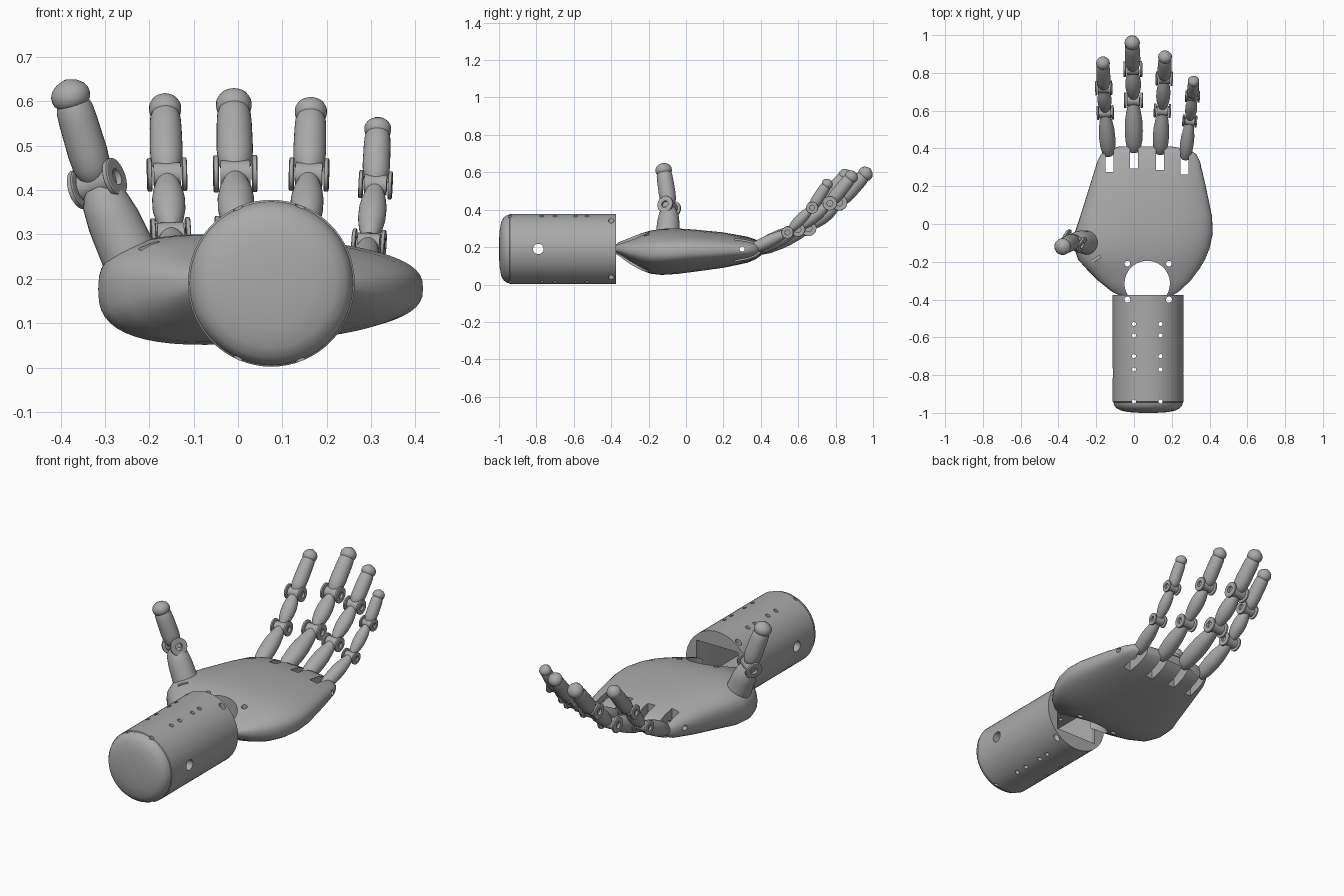
import bpy, bmesh
from math import cos, sin, pi, radians, copysign
from mathutils import Vector, Matrix

if "Cube" in bpy.data.objects:
    bpy.data.objects.remove(bpy.data.objects["Cube"])

GREY = (0.4, 0.4, 0.4, 1)
mat = bpy.data.materials.new("plain grey")
mat.use_nodes = True
mat.diffuse_color = GREY
mat.node_tree.nodes["Principled BSDF"].inputs["Base Color"].default_value = GREY
parts = []


def make(name, bm):
    bmesh.ops.recalc_face_normals(bm, faces=bm.faces)
    me = bpy.data.meshes.new(name)
    bm.to_mesh(me)
    bm.free()
    me.materials.append(mat)
    ob = bpy.data.objects.new(name, me)
    bpy.context.collection.objects.link(ob)
    parts.append(ob)
    return ob


def loft(name, rings):
    """Skin a list of closed rings and cap both ends."""
    bm = bmesh.new()
    loops = [[bm.verts.new(p) for p in ring] for ring in rings]
    n = len(loops[0])
    for a, b in zip(loops, loops[1:]):
        for i in range(n):
            j = (i + 1) % n
            bm.faces.new((a[i], a[j], b[j], b[i]))
    bm.faces.new(loops[0])
    bm.faces.new(loops[-1])
    return make(name, bm)


def frame(a, b, side):
    """Axes of a segment: along it, across it (hinge direction), and depth."""
    d = (b - a).normalized()
    s = (side - d * side.dot(d)).normalized()
    return d, s, d.cross(s)


def turned(name, a, b, profile, side=Vector((1, 0, 0)), depth=1, sides=28):
    """Turned body from a to b; profile is (fraction along, radius)."""
    a, b = Vector(a), Vector(b)
    d, s, t = frame(a, b, side)
    angles = [2 * pi * i / sides for i in range(sides)]
    return loft(name, [[a + (b - a) * f + (s * cos(q) + t * sin(q) * depth) * r
                        for q in angles] for f, r in profile])


def rod(a, b, r, sides=20):
    return turned("cutter", a, b, [(0, r), (1, r)], Vector((0.3, 0.5, 0.8)), 1, sides)


def box(name, centre, size):
    bm = bmesh.new()
    bmesh.ops.create_cube(bm, size=1, matrix=Matrix.Translation(centre) @ Matrix.Diagonal((*size, 1)))
    return make(name, bm)


def cut(ob, cutters):
    """Subtract the cutters for good and remove them."""
    for c in cutters:
        m = ob.modifiers.new("cut", "BOOLEAN")
        m.operation, m.solver, m.object = "DIFFERENCE", "EXACT", c
    bpy.context.view_layer.update()
    graph = bpy.context.evaluated_depsgraph_get()
    me = bpy.data.meshes.new_from_object(ob.evaluated_get(graph))
    ob.modifiers.clear()
    ob.data = me
    for c in cutters:
        parts.remove(c)
        bpy.data.objects.remove(c)


def washer(name, centre, axis, r, hole, thick):
    """Flat ring standing around a hinge pin."""
    a, b = centre - axis * thick / 2, centre + axis * thick / 2
    ob = turned(name, a, b, [(0, r * 0.93), (0.15, r), (0.85, r), (1, r * 0.93)],
                Vector((0.1, 0.3, 0.9)))
    cut(ob, [rod(a - axis * 0.02, b + axis * 0.02, hole)])


# Forearm: a drum with a domed end, square socket and screw holes
WX, WZ = 0.075, 0.19
arm = turned("forearm", (WX, -1, WZ), (WX, -0.375, WZ),
             [(0, 0.04), (0.006, 0.1), (0.02, 0.145), (0.04, 0.168), (0.065, 0.18),
              (0.09, 0.184), (0.095, 0.188), (1, 0.188)], sides=64)
holes = [rod((x, y, -0.1), (x, y, 0.5), 0.011, 14)
         for x in (0.0, 0.14) for y in (-0.94, -0.77, -0.7, -0.59, -0.53)]
holes += [rod((x, -0.4, -0.1), (x, -0.4, 0.5), 0.016, 14) for x in (-0.035, 0.185)]
holes.append(rod((-0.3, -0.79, WZ), (0.5, -0.79, WZ), 0.028))
holes.append(box("socket", (WX, -0.58, WZ), (0.25, 0.5, 0.22)))
cut(arm, holes)

# Palm: rounded sections, thicker on the thumb side (y, x min, x max, z min, z max)
sections = [(-0.385, -0.06, 0.19, 0.165, 0.21), (-0.36, -0.115, 0.235, 0.15, 0.23),
            (-0.3, -0.19, 0.3, 0.105, 0.255), (-0.24, -0.25, 0.345, 0.07, 0.28),
            (-0.19, -0.295, 0.375, 0.05, 0.296), (-0.13, -0.315, 0.4, 0.043, 0.306),
            (-0.05, -0.315, 0.417, 0.048, 0.308), (0.04, -0.285, 0.413, 0.06, 0.302),
            (0.2, -0.235, 0.38, 0.083, 0.285), (0.33, -0.195, 0.35, 0.112, 0.26),
            (0.37, -0.175, 0.33, 0.13, 0.245), (0.395, -0.14, 0.29, 0.148, 0.232),
            (0.41, -0.08, 0.2, 0.165, 0.215)]


def section(y, x0, x1, z0, z1):
    ring = []
    for i in range(56):
        q = 2 * pi * i / 56
        u = copysign(abs(cos(q)) ** 0.75, cos(q))
        v = copysign(abs(sin(q)) ** 0.75, sin(q))
        h = (z1 - z0) / 2 * (0.9 - 0.17 * u)
        ring.append(((x0 + x1) / 2 + u * (x1 - x0) / 2, y, (z0 + z1) / 2 + v * h))
    return ring


palm = loft("palm", [section(*s) for s in sections])
# Wrist opening, screw holes, finger slots, knuckle pin and a small slit by the thumb
cuts = [rod((0.07, -0.315, -0.1), (0.07, -0.315, 0.5), 0.12, 48)]
cuts += [rod((x, -0.21, -0.1), (x, -0.21, 0.5), 0.015, 14) for x in (-0.035, 0.185)]
slots = ((-0.13, 0.275), (0.0, 0.295), (0.138, 0.285), (0.268, 0.262))
cuts += [box("slot", (x, y + 0.1, WZ), (0.043, 0.2, 0.5)) for x, y in slots]
cuts.append(rod((-0.5, 0.3, WZ), (0.6, 0.3, WZ), 0.014))
slit = box("slit", (0, 0, 0), (0.05, 0.014, 0.06))
slit.data.transform(Matrix.Translation((-0.2, -0.185, 0.29)) @ Matrix.Rotation(radians(30), 4, "Z"))
cuts.append(slit)
cut(palm, cuts)

TIP = [(0, 0.5), (0.08, 0.8), (0.16, 0.95), (0.3, 1), (0.6, 0.97), (0.72, 0.93), (0.77, 0.84),
       (0.79, 0.93), (0.83, 0.98), (0.88, 0.97), (0.93, 0.82), (0.97, 0.55), (1, 0.12)]
BASE = [(0, 0.55), (0.07, 0.78), (0.2, 0.95), (0.4, 1.02), (0.6, 0.98), (0.8, 0.8), (0.95, 0.6)]
LINK = [(0.1, 0.55), (0.25, 0.85), (0.42, 1), (0.6, 1), (0.75, 0.88), (0.92, 0.6)]


def scaled(profile, r):
    return [(f, k * r) for f, k in profile]


def hinge(name, centre, axis, r):
    """Barrel with a washer on each side."""
    turned(name + "_barrel", centre - axis * r * 0.8, centre + axis * r * 0.8,
           [(0, r * 0.72), (1, r * 0.72)], Vector((0.1, 0.3, 0.9)))
    for k in (-1, 1):
        washer(name + "_washer", centre + axis * k * r * 1.04, axis, r, r * 0.42, r * 0.3)


def finger(name, r, points):
    """Three jointed segments through four points."""
    p = [Vector(q) for q in points]
    turned(name + "_base", p[0], p[1], scaled(BASE, r * 1.14), depth=0.95)
    turned(name + "_middle", p[1], p[2], scaled(LINK, r * 1.0), depth=0.95)
    turned(name + "_tip", p[2], p[3], scaled(TIP, r))
    for label, i in (("_lower_hinge", 1), ("_upper_hinge", 2)):
        d, s, t = frame(p[i - 1], p[i + 1], Vector((1, 0, 0)))
        hinge(name + label, p[i], s, r * 1.02)


# Fingers
finger("index_finger", 0.037, [(-0.135, 0.365, 0.185), (-0.152, 0.59, 0.3),
                               (-0.16, 0.72, 0.435), (-0.165, 0.875, 0.61)])
finger("middle_finger", 0.041, [(0, 0.385, 0.185), (-0.003, 0.655, 0.3),
                                (-0.006, 0.82, 0.437), (-0.01, 0.985, 0.62)])
finger("ring_finger", 0.037, [(0.138, 0.375, 0.185), (0.15, 0.6, 0.295),
                              (0.16, 0.77, 0.435), (0.165, 0.905, 0.602)])
finger("little_finger", 0.031, [(0.27, 0.345, 0.185), (0.295, 0.545, 0.28),
                                (0.31, 0.675, 0.412), (0.316, 0.77, 0.56)])

# Thumb
root, knuckle, end = Vector((-0.235, -0.1, 0.23)), Vector((-0.318, -0.09, 0.415)), Vector((-0.388, -0.125, 0.648))
side = Vector((0.85, -0.45, 0.3))
turned("thumb_base", root, knuckle, [(0, 0.065), (0.55, 0.06), (0.8, 0.052), (0.95, 0.035)], side)
turned("thumb_tip", knuckle, end, scaled(TIP, 0.045), side)
hinge("thumb_hinge", knuckle, frame(root, end, side)[1], 0.045)

# Smooth the round surfaces and keep the rims crisp
bpy.ops.object.select_all(action="DESELECT")
for ob in parts:
    ob.select_set(True)
bpy.context.view_layer.objects.active = palm
bpy.ops.object.shade_smooth_by_angle(angle=radians(32))
